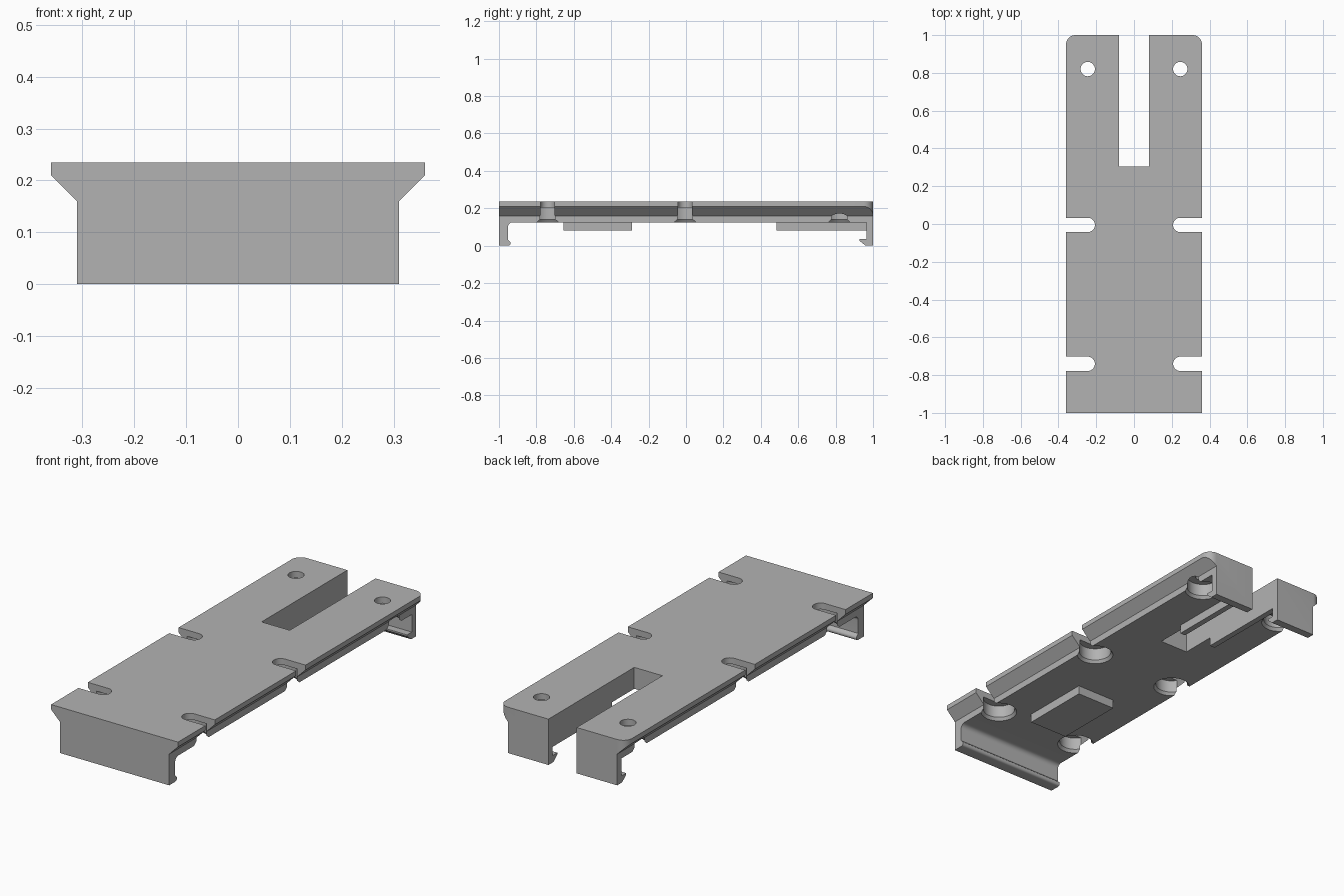
import bpy
import bmesh
from math import cos, sin, pi, radians
from mathutils import Vector

cube = bpy.data.objects.get("Cube")
if cube:
    bpy.data.objects.remove(cube, do_unlink=True)

grey = bpy.data.materials.new("plain grey")
grey.use_nodes = True
colour = (0.45, 0.45, 0.45, 1)
grey.diffuse_color = colour
grey.node_tree.nodes["Principled BSDF"].inputs["Base Color"].default_value = colour


def finish(name, bm):
    bmesh.ops.recalc_face_normals(bm, faces=bm.faces)
    mesh = bpy.data.meshes.new(name)
    bm.to_mesh(mesh)
    bm.free()
    mesh.materials.append(grey)
    obj = bpy.data.objects.new(name, mesh)
    bpy.context.collection.objects.link(obj)
    return obj


def prism(name, points, place, low, high):
    """Extrude a 2D outline; place(a, b, depth) maps it into space."""
    bm = bmesh.new()
    face = bm.faces.new([bm.verts.new(place(a, b, low)) for a, b in points])
    new = bmesh.ops.extrude_face_region(bm, geom=[face])["geom"]
    shift = Vector(place(0, 0, high)) - Vector(place(0, 0, low))
    bmesh.ops.translate(bm, vec=shift,
                        verts=[v for v in new if isinstance(v, bmesh.types.BMVert)])
    return finish(name, bm)


def lathe(name, x, y, profile, sides=40):
    """Closed solid of revolution about a vertical axis."""
    bm = bmesh.new()
    rings = [[bm.verts.new((x + r * cos(2 * pi * i / sides),
                            y + r * sin(2 * pi * i / sides), z))
              for i in range(sides)] for r, z in profile]
    for a, b in zip(rings, rings[1:]):
        for i in range(sides):
            j = (i + 1) % sides
            bm.faces.new((a[i], a[j], b[j], b[i]))
    bm.faces.new(rings[0])
    bm.faces.new(rings[-1])
    return finish(name, bm)


def combine(target, tool, operation):
    mod = target.modifiers.new("combine", "BOOLEAN")
    mod.operation = operation
    mod.solver = "EXACT"
    mod.object = tool
    bpy.context.view_layer.objects.active = target
    bpy.ops.object.modifier_apply(modifier=mod.name)
    bpy.data.objects.remove(tool, do_unlink=True)


def arc(cx, cy, r, start, end, steps=10):
    return [(cx + r * cos(radians(start + (end - start) * i / steps)),
             cy + r * sin(radians(start + (end - start) * i / steps)))
            for i in range(steps + 1)]


def along_x(a, b, d):
    return (d, a, b)


def along_y(a, b, d):
    return (a, d, b)


def along_z(a, b, d):
    return (a, b, d)


TOP, UNDER = 0.235, 0.125
SCREW_X, HOLE_Y, SLOT_YS, HOLE_R = 0.245, 0.82, (-0.74, -0.005), 0.038

# Side profile: plate with a hooked lip at each end
side = [(-1.1, TOP), (-1.1, 0), (-0.95, 0)]
side += arc(-0.95, 0.013, 0.013, -90, 50, 6)
side += [(-0.952, 0.033)]
side += arc(-0.927, UNDER - 0.025, 0.025, 180, 90, 8)
side += [(0.965, UNDER), (0.965, 0.035), (0.927, 0.035), (0.927, 0.027),
         (0.96, 0), (1.1, 0), (1.1, TOP)]
body = prism("mounting_plate", side, along_x, -0.5, 0.5)

# Raised pads on the underside
for y0, y1 in ((-0.655, -0.29), (0.485, 0.98)):
    pad = prism("pad", [(-0.11, y0), (0.11, y0), (0.11, y1), (-0.11, y1)],
                along_z, 0.08, 0.18)
    combine(body, pad, "UNION")

# Cross-section: bevelled rails overhanging the narrower base
half = [(0.31, -0.1), (0.31, 0.16), (0.36, 0.21), (0.36, 0.3)]
section = half + [(-x, z) for x, z in reversed(half)]
combine(body, prism("section", section, along_y, -1.3, 1.3), "INTERSECT")

# Plan outline: edge slots, rounded rear corners and the fork opening
half = [(0.36, -1)]
for y in SLOT_YS:
    half += [(0.36, y - HOLE_R)] + arc(SCREW_X, y, HOLE_R, 270, 90, 16) + [(0.36, y + HOLE_R)]
half += arc(0.31, 0.95, 0.05, 0, 90, 8) + [(0.08, 1), (0.08, 0.305)]
plan = half + [(-x, y) for x, y in reversed(half)]
combine(body, prism("plan", plan, along_z, -0.2, 0.4), "INTERSECT")

# Screw holes and chamfered screw head recesses
for x in (-SCREW_X, SCREW_X):
    combine(body, lathe("hole", x, HOLE_Y, [(HOLE_R, 0), (HOLE_R, 0.4)]), "DIFFERENCE")
    for y in (*SLOT_YS, HOLE_Y):
        recess = lathe("recess", x, y, [(0.098, 0.11), (0.077, 0.14), (0.077, 0.203)])
        combine(body, recess, "DIFFERENCE")

# Smooth the curved walls and keep the edges crisp
bpy.ops.object.select_all(action="DESELECT")
body.select_set(True)
bpy.context.view_layer.objects.active = body
bpy.ops.object.shade_smooth_by_angle(angle=radians(28))
